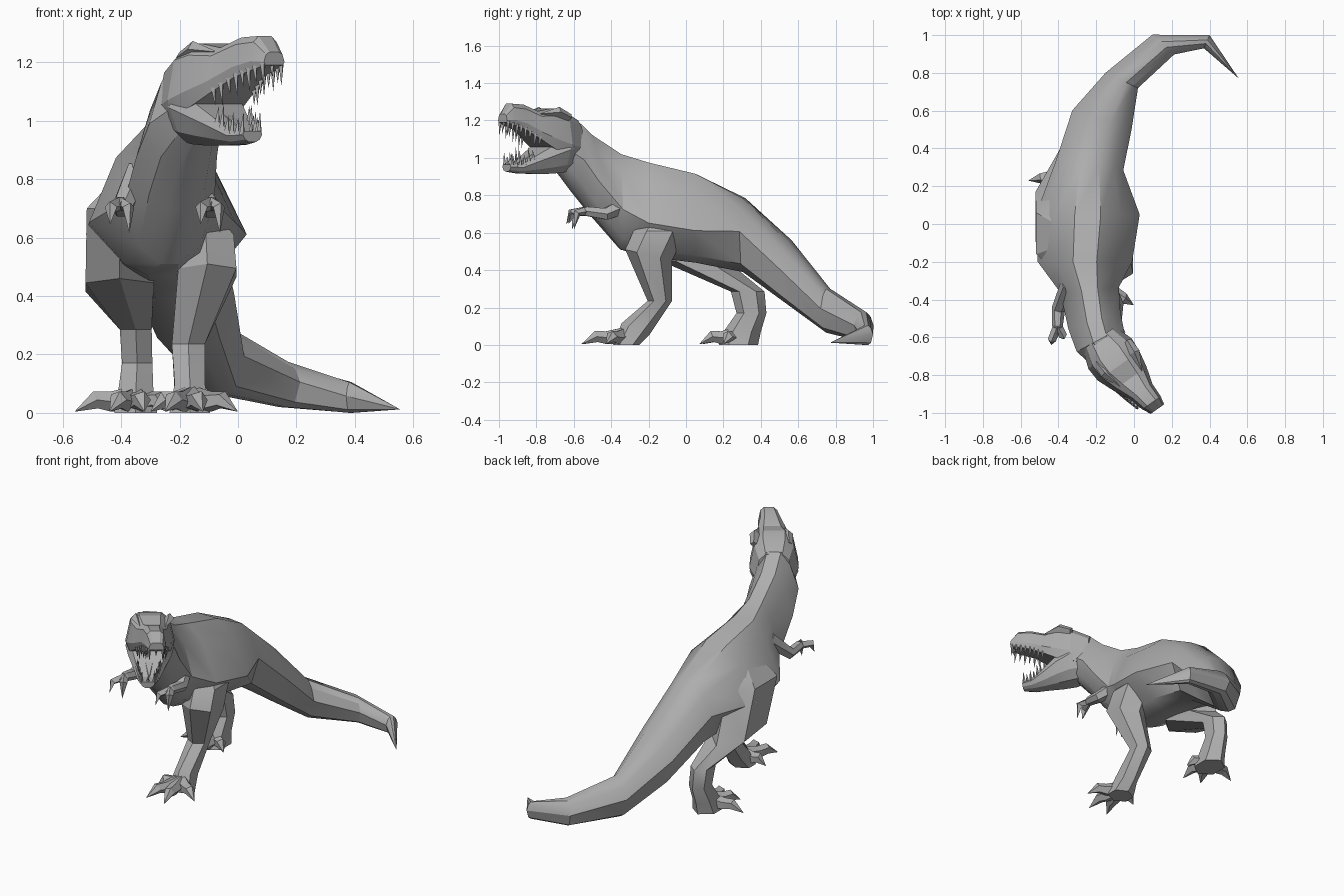
import bpy, bmesh
from math import radians, sin, cos, pi
from mathutils import Vector

cube = bpy.data.objects.get("Cube")
if cube:
    bpy.data.objects.remove(cube)

skin = bpy.data.materials.new("stone grey")
skin.use_nodes = True
GREY = (0.42, 0.42, 0.42, 1)
skin.diffuse_color = GREY
skin.node_tree.nodes["Principled BSDF"].inputs["Base Color"].default_value = GREY


def finish(name, bm, smooth=30):
    bmesh.ops.recalc_face_normals(bm, faces=bm.faces)
    mesh = bpy.data.meshes.new(name)
    bm.to_mesh(mesh)
    bm.free()
    mesh.materials.append(skin)
    ob = bpy.data.objects.new(name, mesh)
    bpy.context.collection.objects.link(ob)
    bpy.ops.object.select_all(action="DESELECT")
    ob.select_set(True)
    bpy.context.view_layer.objects.active = ob
    bpy.ops.object.shade_smooth_by_angle(angle=radians(smooth))


def loft(bm, rings, tip=None):
    """Skin a list of equal rings; end in a point or a cap."""
    loops = [[bm.verts.new(p) for p in ring] for ring in rings]
    n = len(loops[0])
    for a, b in zip(loops, loops[1:]):
        for i in range(n):
            bm.faces.new((a[i], a[(i + 1) % n], b[(i + 1) % n], b[i]))
    bm.faces.new(loops[0])
    if tip:
        end = bm.verts.new(tip)
        for i in range(n):
            bm.faces.new((loops[-1][i], loops[-1][(i + 1) % n], end))
    else:
        bm.faces.new(loops[-1])


def section(x, y, half, top, bottom, yaw, profile):
    """Upright mirrored cross-section, turned about z."""
    outline = profile + [(-u, v) for u, v in reversed(profile)]
    a = radians(yaw)
    return [Vector((x + u * half * cos(a), y + u * half * sin(a),
                    bottom + v * (top - bottom))) for u, v in outline]


def flat_ring(x, y, z, rx, ry, tilt=0.0, n=6):
    """Level ring for a leg; tilt lowers its back edge."""
    return [Vector((x + rx * cos(t), y + ry * sin(t), z - tilt * sin(t)))
            for t in (2 * pi * (i + 0.5) / n for i in range(n))]


def limb(bm, path, radii, tip, n=5):
    """Tapering tube along a path that ends in a point."""
    pts = [Vector(p) for p in path] + [Vector(tip)]
    rings = []
    for i, r in enumerate(radii):
        d = pts[i + 1] - pts[max(i - 1, 0)]
        q = d.to_track_quat("Z", "Y")
        rings.append([pts[i] + q @ Vector((r * cos(2 * pi * k / n), r * sin(2 * pi * k / n), 0))
                      for k in range(n)])
    loft(bm, rings, tip)


# Torso, neck and tail in one skin; belly tucks in, tail is squarer
CHEST = [(0.28, 1), (0.66, 0.8), (1, 0.42), (0.68, 0.12), (0.2, 0)]
BELLY = [(0.25, 1), (0.63, 0.8), (1, 0.36), (0.52, 0.08), (0.2, 0)]
TAIL = [(0.28, 1), (0.7, 0.85), (1, 0.55), (0.68, 0.11), (0.25, 0)]
bm = bmesh.new()
spine = [
    (-0.13, -0.70, 0.10, 1.20, 0.95, 36, CHEST),
    (-0.18, -0.61, 0.14, 1.21, 0.83, 28, CHEST),
    (-0.21, -0.51, 0.145, 1.12, 0.70, 18, CHEST),
    (-0.235, -0.35, 0.155, 1.02, 0.51, 5, CHEST),
    (-0.26, -0.20, 0.25, 0.975, 0.47, 0, BELLY),
    (-0.245, 0.05, 0.275, 0.915, 0.44, 0, BELLY),
    (-0.235, 0.31, 0.18, 0.785, 0.39, -8, TAIL),
    (-0.17, 0.55, 0.165, 0.56, 0.22, -18, TAIL),
    (-0.065, 0.76, 0.095, 0.30, 0.065, -25, TAIL),
    (0.155, 0.95, 0.078, 0.175, 0.02, -42, TAIL),
    (0.385, 0.965, 0.038, 0.105, 0, -113, TAIL),
]
loft(bm, [section(*s) for s in spine], (0.555, 0.77, 0.012))
finish("body_and_tail", bm)

# Head frame: t runs forward, s to its left
HEAD_YAW = 35


def head_point(t, s, z):
    a = radians(HEAD_YAW)
    return Vector((-0.155 + t * sin(a) + s * cos(a), -0.62 - t * cos(a) + s * sin(a), z))


def head_section(t, half, top, bottom, shift, profile):
    c = head_point(t, shift, 0)
    return section(c.x, c.y, half, top, bottom, HEAD_YAW, profile)


# Rings: distance forward, half width, top, bottom, sideways shift
SKULL = [(0.45, 1), (0.8, 0.82), (1, 0.25), (0.85, 0)]
bm = bmesh.new()
skull = [(-0.03, 0.105, 1.20, 1.00, -0.015), (0.07, 0.14, 1.25, 1.01, -0.015),
         (0.15, 0.135, 1.265, 1.04, -0.015), (0.24, 0.108, 1.25, 1.095, -0.005),
         (0.33, 0.072, 1.285, 1.15, 0.005), (0.41, 0.06, 1.29, 1.175, 0.015),
         (0.455, 0.043, 1.235, 1.19, 0.022)]
loft(bm, [head_section(*s, SKULL) for s in skull])
finish("skull_and_upper_jaw", bm, 20)

JAW = [(0.85, 1), (1, 0.65), (0.75, 0.22), (0.35, 0)]
bm = bmesh.new()
jaw = [(-0.03, 0.10, 1.13, 0.94, -0.015), (0.08, 0.138, 1.11, 0.92, -0.015),
       (0.16, 0.122, 1.07, 0.915, -0.015), (0.25, 0.088, 1.015, 0.915, -0.02),
       (0.33, 0.062, 0.965, 0.918, -0.025), (0.395, 0.04, 0.965, 0.927, -0.027)]
loft(bm, [head_section(*s, JAW) for s in jaw])
finish("lower_jaw", bm, 20)

# Brow ridges on both sides
bm = bmesh.new()
for side in (-1, 1):
    limb(bm, [head_point(0.07, side * 0.10, 1.215), head_point(0.14, side * 0.095, 1.245)],
         [0.02, 0.028], head_point(0.25, side * 0.07, 1.235), 4)
finish("brow_ridges", bm, 10)


# Teeth follow the jaw edges and close round the front
def tooth(bm, t, s, z, length, width=0.011):
    base = [head_point(t + width * u, s + width * v, z)
            for u, v in ((1, 0), (0, 1), (-1, 0), (0, -1))]
    loft(bm, [base], head_point(t + 0.006, s * 0.95, z + length))


def edge(rings, t, column):
    """Half width, height and shift of a jaw rim at t."""
    for a, b in zip(rings, rings[1:]):
        if a[0] <= t <= b[0]:
            f = (t - a[0]) / (b[0] - a[0])
            return [a[k] + f * (b[k] - a[k]) for k in (1, column, 4)]


for name, rings, column, lift, first, count in (
        ("upper_teeth", skull, 3, -1, 0.25, 8), ("lower_teeth", jaw, 2, 1, 0.27, 6)):
    bm = bmesh.new()
    last = rings[-1][0] - 0.012
    for i in range(count):
        t = first + (last - first) * i / (count - 1)
        half, z, shift = edge(rings, t, column)
        size = 0.08 if i % 2 else 0.06
        for side in (-1, 1):
            tooth(bm, t, shift + side * half * 0.82, z - lift * 0.012, lift * size)
    tooth(bm, last, shift, z - lift * 0.012, lift * 0.05)
    finish(name, bm, 10)

# Tongue
bm = bmesh.new()
limb(bm, [head_point(0.1, -0.02, 1.0), head_point(0.24, -0.02, 0.985)], [0.05, 0.04],
     head_point(0.34, -0.02, 0.965), 6)
finish("tongue", bm)

# Legs: rings from the hip, sunk in the flank, down to the sole
left_leg = [(-0.15, -0.10, 0.72, 0.05, 0.08), (-0.11, -0.14, 0.61, 0.11, 0.14),
            (-0.105, -0.20, 0.48, 0.115, 0.125, 0.03), (-0.17, -0.14, 0.235, 0.065, 0.065),
            (-0.165, -0.27, 0.085, 0.06, 0.075, 0.03), (-0.165, -0.32, 0, 0.08, 0.07)]
right_leg = [(-0.38, -0.06, 0.79, 0.06, 0.14), (-0.405, -0.05, 0.70, 0.13, 0.22),
             (-0.405, 0.06, 0.43, 0.135, 0.22, 0.03), (-0.35, 0.33, 0.285, 0.063, 0.09),
             (-0.345, 0.35, 0.17, 0.06, 0.08), (-0.35, 0.30, 0.07, 0.07, 0.10),
             (-0.35, 0.28, 0, 0.085, 0.105)]
left_toes = [(0.0, -0.43), (-0.12, -0.56), (-0.25, -0.55), (-0.30, -0.36)]
right_toes = [(-0.56, 0.23), (-0.44, 0.09), (-0.32, 0.07), (-0.24, 0.20)]

for side, leg, toes in (("left", left_leg, left_toes), ("right", right_leg, right_toes)):
    bm = bmesh.new()
    loft(bm, [flat_ring(*r) for r in leg])
    finish(side + "_leg", bm)
    # Toes drop from the instep, rise at the knuckle and end in a claw
    bm = bmesh.new()
    heel = Vector((leg[-1][0], leg[-1][1] - 0.01, 0.05))
    for x, y in toes:
        tip = Vector((x, y, 0.004))
        middle = heel.lerp(tip, 0.42) + Vector((0, 0, 0.008))
        knuckle = heel.lerp(tip, 0.66) + Vector((0, 0, 0.025))
        limb(bm, [heel, middle, knuckle], [0.045, 0.036, 0.032], tip, 5)
    finish(side + "_toes", bm, 20)

# Small arms with two hooked claws each
arms = (("left", [(-0.16, -0.30, 0.76), (-0.09, -0.43, 0.70), (-0.095, -0.53, 0.715)]),
        ("right", [(-0.34, -0.32, 0.82), (-0.40, -0.45, 0.70), (-0.405, -0.54, 0.715)]))
for name, path in arms:
    bm = bmesh.new()
    wrist = Vector(path[-1])
    limb(bm, path, [0.05, 0.036, 0.028], wrist + Vector((0, -0.05, 0)), 6)
    for spread, reach, drop in ((-0.03, -0.10, -0.07), (0.03, -0.07, -0.10)):
        knuckle = wrist + Vector((spread, reach * 0.75, -0.01))
        limb(bm, [wrist, knuckle], [0.024, 0.022],
             wrist + Vector((spread * 1.1, reach, drop)), 4)
    finish(name + "_arm", bm, 20)
